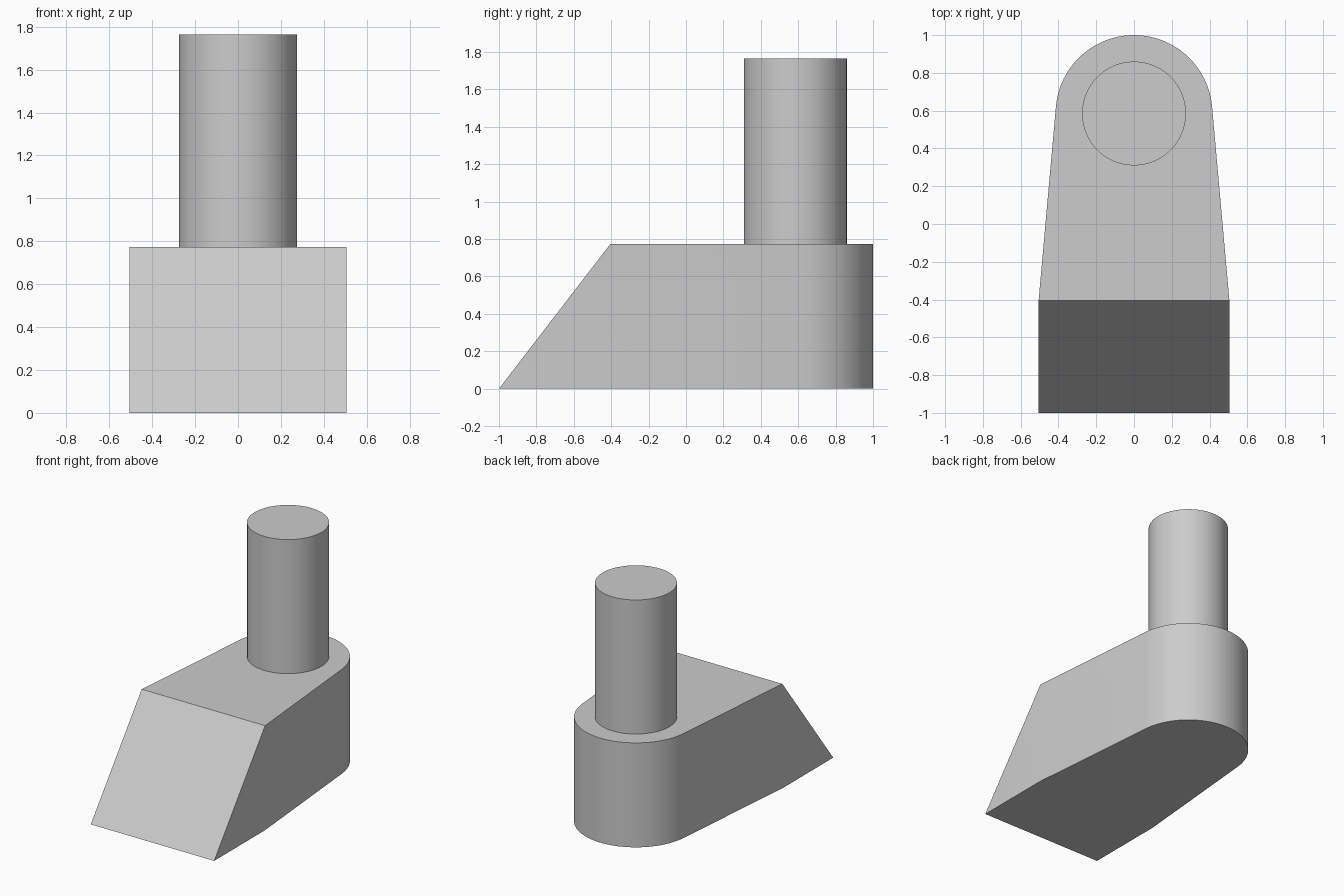
import bpy, bmesh
from math import sin, cos, atan2, acos, hypot, pi

cube = bpy.data.objects.get("Cube")
if cube:
    bpy.data.objects.remove(cube, do_unlink=True)

# Main dimensions
HALF_WIDTH = 0.505
SHOULDER_Y = -0.405
PIN_Y = 0.585
ROUND_RADIUS = 0.415
BODY_TOP = 0.773
PIN_RADIUS = 0.275
PIN_TOP = 1.765

# Single grey material
grey = bpy.data.materials.new("light_grey")
grey.use_nodes = True
colour = (0.604, 0.604, 0.604, 1)
grey.diffuse_color = colour
grey.node_tree.nodes["Principled BSDF"].inputs["Base Color"].default_value = colour


def extrude_profile(name, points, bottom, top, adjust=None):
    """Extrude a closed outline upwards, with an optional edit of the mesh."""
    bm = bmesh.new()
    face = bm.faces.new([bm.verts.new((x, y, bottom)) for x, y in points])
    result = bmesh.ops.extrude_face_region(bm, geom=[face], use_keep_orig=True)
    upper = [v for v in result["geom"] if isinstance(v, bmesh.types.BMVert)]
    bmesh.ops.translate(bm, verts=upper, vec=(0, 0, top - bottom))
    if adjust:
        adjust(upper)
        bmesh.ops.remove_doubles(bm, verts=bm.verts, dist=0.0001)
    bmesh.ops.recalc_face_normals(bm, faces=bm.faces)
    mesh = bpy.data.meshes.new(name)
    bm.to_mesh(mesh)
    bm.free()
    mesh.materials.append(grey)
    obj = bpy.data.objects.new(name, mesh)
    bpy.context.collection.objects.link(obj)
    bpy.ops.object.select_all(action="DESELECT")
    obj.select_set(True)
    bpy.context.view_layer.objects.active = obj
    bpy.ops.object.shade_smooth_by_angle(angle=0.07 + pi / 48)
    return obj


def arc(radius, start, end, steps):
    return [(radius * cos(start + (end - start) * i / steps),
             PIN_Y + radius * sin(start + (end - start) * i / steps))
            for i in range(steps + 1)]


# Body outline: straight nose, tapering sides tangent to a rounded back
reach = SHOULDER_Y - PIN_Y
tangent = atan2(reach, HALF_WIDTH) + acos(ROUND_RADIUS / hypot(HALF_WIDTH, reach))
outline = [(-HALF_WIDTH, SHOULDER_Y), (-HALF_WIDTH, -1),
           (HALF_WIDTH, -1), (HALF_WIDTH, SHOULDER_Y)]
outline += arc(ROUND_RADIUS, tangent, pi - tangent, 48)


# Sloping nose: pull the upper front edge back to the shoulder
def slope_nose(upper):
    for v in upper:
        v.co.y = max(v.co.y, SHOULDER_Y)


extrude_profile("wedge_body", outline, 0, BODY_TOP, slope_nose)

# Upright round pin
extrude_profile("round_pin", arc(PIN_RADIUS, 0, 2 * pi, 64)[:-1], BODY_TOP, PIN_TOP)
